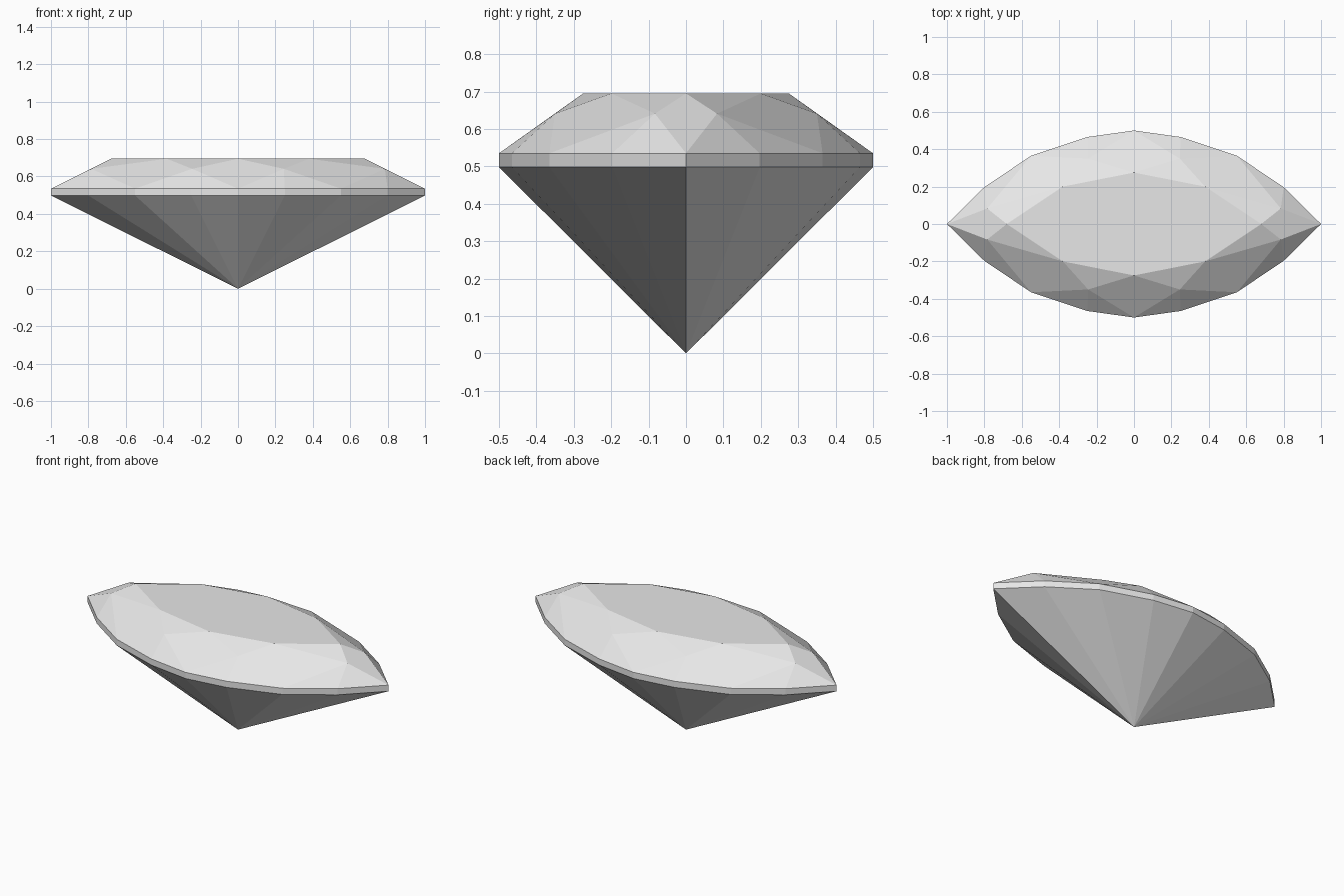
import bpy
import bmesh

cube = bpy.data.objects.get("Cube")
if cube:
    bpy.data.objects.remove(cube, do_unlink=True)

mat = bpy.data.materials.new("pale grey crystal")
mat.use_nodes = True
colour = (0.8, 0.8, 0.8, 1.0)
mat.diffuse_color = colour
mat.node_tree.nodes["Principled BSDF"].inputs["Base Color"].default_value = colour


def full_ring(quarter):
    """Mirror a quarter outline (+x round to +y) into a closed loop."""
    half = quarter + [(-x, y) for x, y in reversed(quarter) if x > 0]
    return half + [(x, -y) for x, y in reversed(half) if y > 0]


bm = bmesh.new()


def add_ring(quarter, z):
    return [bm.verts.new((x, y, z)) for x, y in full_ring(quarter)]


# Rings of the marquise cut
outline = [(1, 0), (0.8, 0.197), (0.55, 0.365), (0.25, 0.465), (0, 0.5)]
table = add_ring([(0.68, 0), (0.38, 0.2), (0, 0.275)], 0.695)
star = add_ring([(0.785, 0.083), (0.245, 0.35)], 0.641)
upper = add_ring(outline, 0.535)
lower = add_ring(outline, 0.498)
culet = bm.verts.new((0, 0, 0))

# Flat table on top
bm.faces.new(table)

# Crown: star, kite and upper girdle facets
for i in range(len(table)):
    a, b, c = (upper[(2 * i + k) % len(upper)] for k in range(3))
    bm.faces.new((table[i], star[i], table[(i + 1) % len(table)]))
    bm.faces.new((table[i], star[i - 1], upper[2 * i], star[i]))
    bm.faces.new((star[i], a, b))
    bm.faces.new((star[i], b, c))

# Girdle band and pavilion facets down to the point
for i in range(len(upper)):
    bm.faces.new((lower[i - 1], lower[i], upper[i], upper[i - 1]))
    bm.faces.new((lower[i], lower[i - 1], culet))

bmesh.ops.recalc_face_normals(bm, faces=bm.faces)
mesh = bpy.data.meshes.new("marquise_gem")
bm.to_mesh(mesh)
bm.free()
mesh.materials.append(mat)
gem = bpy.data.objects.new("marquise_gem", mesh)
bpy.context.scene.collection.objects.link(gem)
